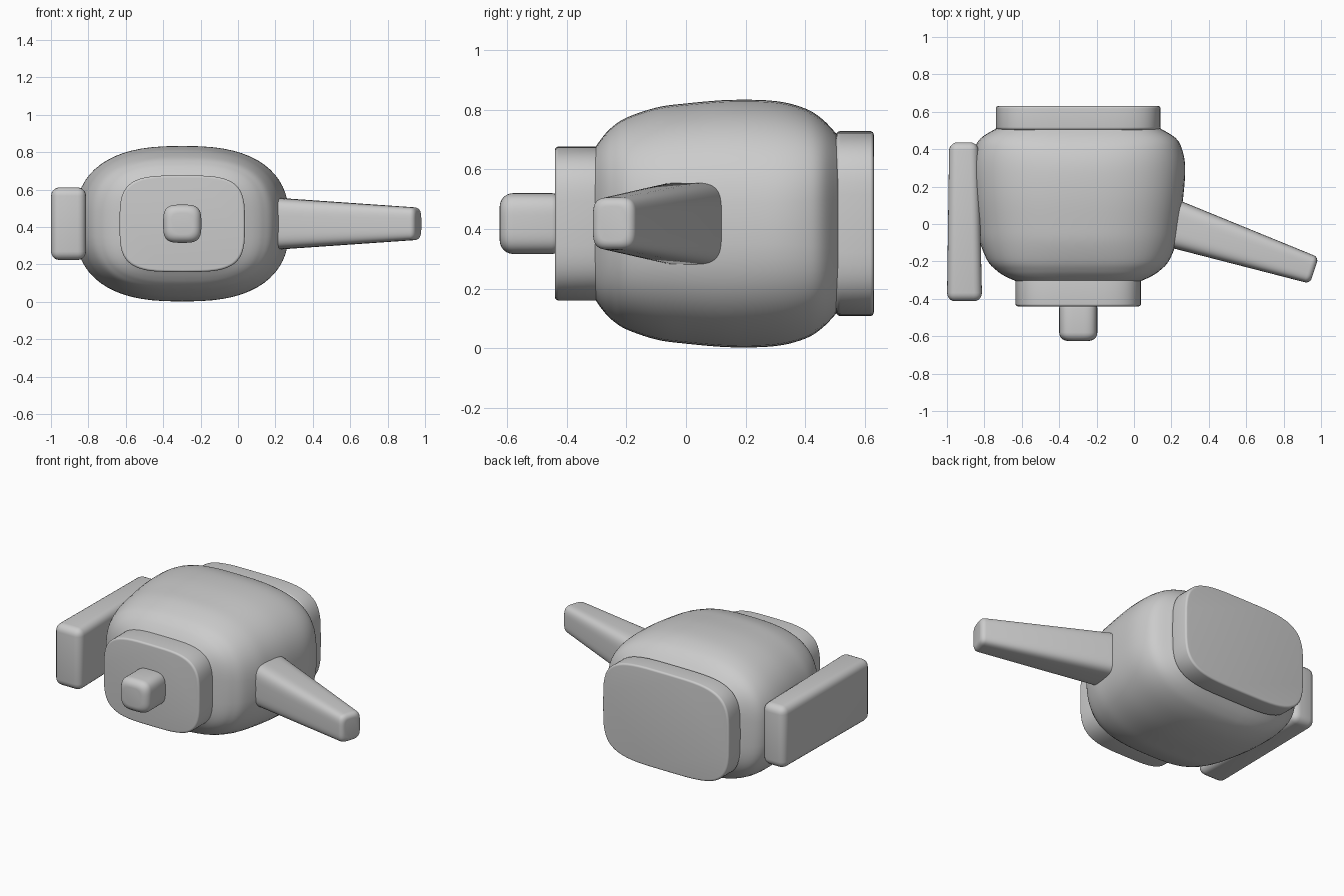
import bpy, bmesh, math
from mathutils import Vector

if "Cube" in bpy.data.objects:
    bpy.data.objects.remove(bpy.data.objects["Cube"])

SEG = 64


def spow(v, p):
    return math.copysign(abs(v) ** p, v)


def finish(name, bm):
    bmesh.ops.recalc_face_normals(bm, faces=bm.faces[:])
    me = bpy.data.meshes.new(name)
    bm.to_mesh(me)
    bm.free()
    ob = bpy.data.objects.new(name, me)
    bpy.context.collection.objects.link(ob)
    bpy.context.view_layer.objects.active = ob
    for o in bpy.context.selected_objects:
        o.select_set(False)
    ob.select_set(True)
    bpy.ops.object.shade_smooth_by_angle(angle=math.radians(40))
    return ob


def loft(name, origin, axis, stations):
    """Squircle rings along a horizontal axis: (distance, half width, half height, exponent)."""
    axis = Vector(axis).normalized()
    up = Vector((0, 0, 1))
    side = axis.cross(up)
    bm = bmesh.new()
    rings = []
    for d, hw, hh, n in stations:
        c = Vector(origin) + axis * d
        ring = []
        for i in range(SEG):
            a = 2 * math.pi * i / SEG
            ring.append(bm.verts.new(c + side * hw * spow(math.cos(a), 2 / n)
                                     + up * hh * spow(math.sin(a), 2 / n)))
        rings.append(ring)
    for r, s in zip(rings, rings[1:]):
        for i in range(SEG):
            j = (i + 1) % SEG
            bm.faces.new((r[i], r[j], s[j], s[i]))
    bm.faces.new(rings[0])
    bm.faces.new(rings[-1])
    return finish(name, bm)


def smooth_stations(pts, steps=5):
    """Catmull-Rom interpolation of the stations."""
    out = []
    p = [pts[0]] + pts + [pts[-1]]
    for a, b, c, d in zip(p, p[1:], p[2:], p[3:]):
        for k in range(steps):
            t = k / steps
            out.append([0.5 * (2 * q + (r - o) * t + (2 * o - 5 * q + 4 * r - s) * t * t
                               + (3 * q - o - 3 * r + s) * t ** 3)
                        for o, q, r, s in zip(a, b, c, d)])
    return out + [pts[-1]]


def rounded_ends(d0, d1, s0, s1, n, r0, r1):
    """Stations of a tapered bar with rounded rims of radius r0 and r1."""
    out = []
    for k in range(7):
        a = math.pi / 2 * k / 6
        e = r0 * (1 - math.sin(a))
        out.append((d0 + r0 * (1 - math.cos(a)), s0[0] - e, s0[1] - e, n))
    for k in range(7):
        a = math.pi / 2 * k / 6
        e = r1 * (1 - math.cos(a))
        out.append((d1 - r1 * (1 - math.sin(a)), s1[0] - e, s1[1] - e, n))
    return out


CX, CZ = -0.298, 0.418
ORIGIN, BACK = (CX, 0, CZ), (0, 1, 0)

# Bulging pot body, lying on its side
loft("body", ORIGIN, BACK, smooth_stations([
    (-0.305, .335, .255, 3.6), (-.28, .39, .29, 3.3), (-.25, .435, .322, 3.0),
    (-.2, .483, .355, 2.8), (-.1, .525, .389, 2.6), (0, .542, .403, 2.6),
    (.15, .562, .415, 2.6), (.3, .572, .411, 2.6), (.4, .555, .386, 2.8),
    (.46, .52, .348, 3.1), (.51, .44, .295, 3.6)]))

# Lid, knob and foot
for name, y0, y1, half, n, r0, r1 in (
        ("lid", -.44, -.29, (.335, .258), 3.7, .012, .012),
        ("lid_knob", -.625, -.42, (.102, .102), 3.5, .045, .03),
        ("foot", .503, .63, (.44, .31), 4.0, .015, .012)):
    loft(name, ORIGIN, BACK, rounded_ends(y0, y1, half, half, n, r0, r1))

# Tapered spout
loft("spout", (.20, .005, CZ), (.95, -.315, 0),
     rounded_ends(0, .805, (.128, .138), (.076, .088), 4.0, .01, .03))

# Slab handle, slightly thicker toward the front
bm = bmesh.new()
bmesh.ops.create_cube(bm, size=1)
for v in bm.verts:
    front = v.co.y < 0
    right = v.co.x > 0
    v.co = Vector(((-.812 if front else -.832) if right else (-1.0 if front else -.988),
                   -.413 if front else .437, CZ + v.co.z * .388))
bmesh.ops.bevel(bm, geom=bm.edges[:], offset=.045, segments=5, profile=.5, affect='EDGES')
finish("handle", bm)
